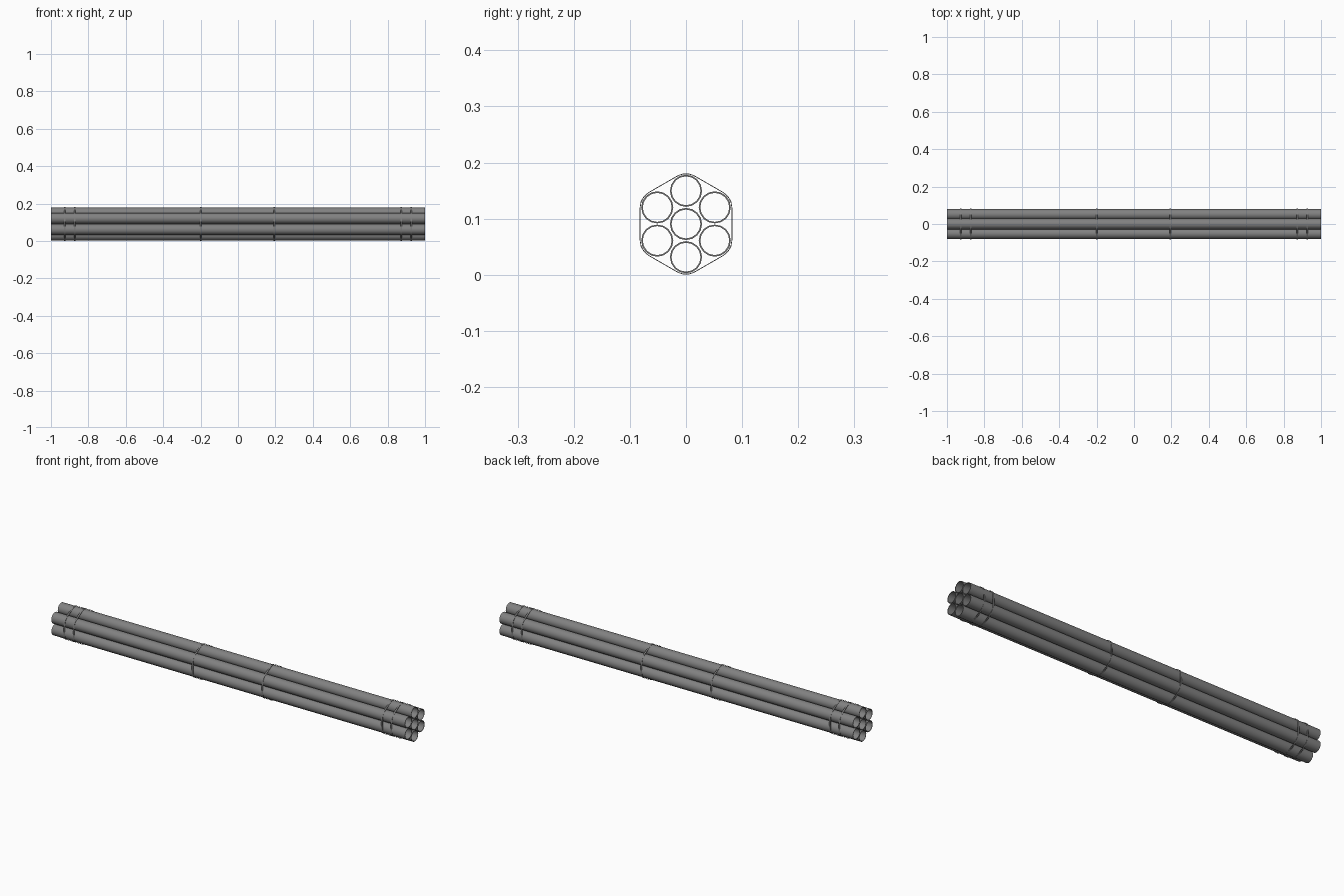
import bpy, bmesh
from math import sin, cos, pi, radians

if "Cube" in bpy.data.objects:
    bpy.data.objects.remove(bpy.data.objects["Cube"])

CZ = 0.0905       # height of the bundle axis
SPACING = 0.0592  # distance between pipe centres
OUT, INN = 0.0286, 0.0258

# Dark grey steel
steel = bpy.data.materials.new("dark_grey")
steel.diffuse_color = (0.22, 0.22, 0.22, 1)
steel.use_nodes = True
steel.node_tree.nodes["Principled BSDF"].inputs["Base Color"].default_value = steel.diffuse_color


def ring_extrusion(name, outer, inner, x0, x1):
    """Hollow bar along x between two matching closed (y, z) outlines."""
    bm = bmesh.new()
    loops = [[bm.verts.new((x, y, z)) for y, z in prof]
             for x, prof in ((x0, outer), (x1, outer), (x1, inner), (x0, inner))]
    n = len(outer)
    for k in range(4):
        a, b = loops[k], loops[(k + 1) % 4]
        for i in range(n):
            j = (i + 1) % n
            bm.faces.new((a[i], a[j], b[j], b[i]))
    bmesh.ops.recalc_face_normals(bm, faces=bm.faces[:])
    me = bpy.data.meshes.new(name)
    bm.to_mesh(me)
    bm.free()
    me.materials.append(steel)
    ob = bpy.data.objects.new(name, me)
    bpy.context.collection.objects.link(ob)
    bpy.ops.object.select_all(action='DESELECT')
    ob.select_set(True)
    bpy.context.view_layer.objects.active = ob
    bpy.ops.object.shade_smooth_by_angle(angle=radians(35))
    return ob


def circle(y, z, r, n=16):
    return [(y + r * cos(2 * pi * i / n), z + r * sin(2 * pi * i / n)) for i in range(n)]


def hexagon(r, steps=3):
    """Taut outline around the six outer pipes with rounded corners."""
    pts = []
    for k in range(6):
        a = radians(30 + 60 * k)
        for s in range(steps + 1):
            t = a + radians(-30 + 60 * s / steps)
            pts.append((SPACING * cos(a) + r * cos(t), CZ + SPACING * sin(a) + r * sin(t)))
    return pts


# Seven pipes: one in the middle, six around it
centres = [(0, CZ)] + [(SPACING * cos(radians(30 + 60 * k)),
                        CZ + SPACING * sin(radians(30 + 60 * k))) for k in range(6)]
for i, (y, z) in enumerate(centres):
    ring_extrusion(f"pipe_{i + 1}", circle(y, z, OUT), circle(y, z, INN), -1, 1)

# Binding straps
for i, x in enumerate((-0.925, -0.872, -0.2, 0.195, 0.872, 0.925)):
    ring_extrusion(f"strap_{i + 1}", hexagon(0.0312), hexagon(0.0298), x - 0.004, x + 0.004)
